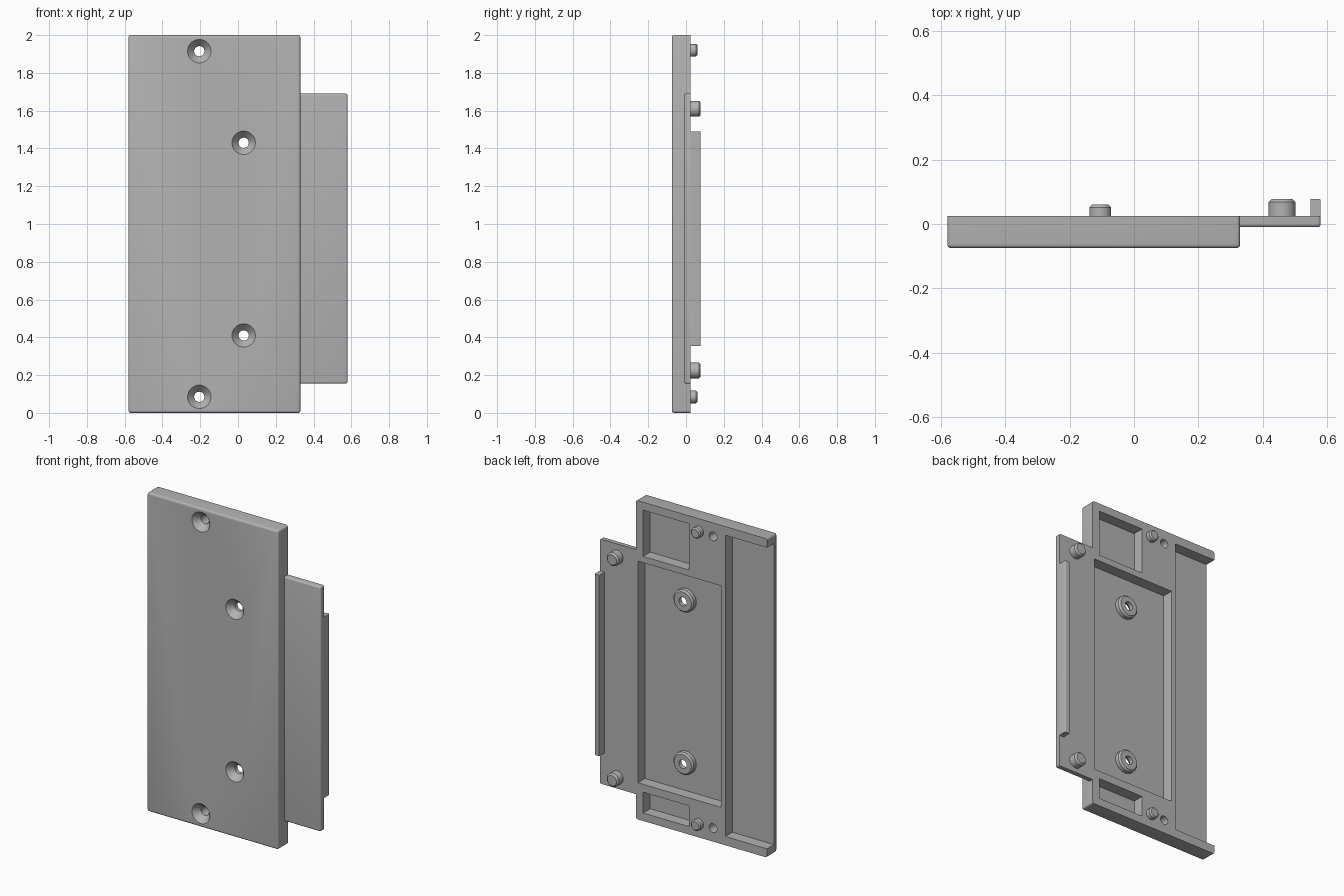
import bpy, bmesh, math

cube = bpy.data.objects.get("Cube")
if cube:
    bpy.data.objects.remove(cube, do_unlink=True)

grey = bpy.data.materials.new("plain grey")
grey.use_nodes = True
COLOUR = (0.45, 0.45, 0.45, 1)
grey.diffuse_color = COLOUR
grey.node_tree.nodes["Principled BSDF"].inputs["Base Color"].default_value = COLOUR

BACK, FLOOR, FRONT = 0.025, -0.045, -0.075


def finish(name, bm):
    bmesh.ops.recalc_face_normals(bm, faces=bm.faces[:])
    mesh = bpy.data.meshes.new(name)
    bm.to_mesh(mesh)
    bm.free()
    mesh.materials.append(grey)
    ob = bpy.data.objects.new(name, mesh)
    bpy.context.collection.objects.link(ob)
    return ob


def box(name, x, y, z, keep_sharp=None, radius=0.012):
    """Box from (min, max) ranges; keep_sharp picks the edges left unrounded."""
    bm = bmesh.new()
    bmesh.ops.create_cube(bm, size=1)
    for v in bm.verts:
        v.co = [r[0] if c < 0 else r[1] for c, r in zip(v.co, (x, y, z))]
    if keep_sharp:
        edges = [e for e in bm.edges if not keep_sharp(*[v.co for v in e.verts])]
        bmesh.ops.bevel(bm, geom=edges, offset=radius, segments=4,
                        profile=0.5, affect='EDGES')
    return finish(name, bm)


def lathe(name, x, z, profile, sides=40):
    """Closed turned solid around the y axis from (radius, y) points."""
    bm = bmesh.new()
    rings = []
    for r, y in profile:
        angles = [2 * math.pi * i / sides for i in range(sides)]
        rings.append([bm.verts.new((x + r * math.cos(a), y, z + r * math.sin(a)))
                      for a in angles])
    for low, high in zip(rings, rings[1:]):
        for i in range(sides):
            j = (i + 1) % sides
            bm.faces.new((low[i], low[j], high[j], high[i]))
    bm.faces.new(rings[0])
    bm.faces.new(rings[-1])
    return finish(name, bm)


def peg(name, x, z, r, base, top, chamfer=0.01):
    return lathe(name, x, z, [(r, base), (r, top - chamfer), (r - chamfer, top)])


def cut(target, cutter):
    mod = target.modifiers.new("cut", 'BOOLEAN')
    mod.operation, mod.solver, mod.object = 'DIFFERENCE', 'EXACT', cutter
    bpy.context.view_layer.objects.active = target
    bpy.ops.object.modifier_apply(modifier=mod.name)


def at_back(a, b):
    return a.y > 0 and b.y > 0


# Main plate with rounded front edges
plate = box("main_plate", (-0.58, 0.33), (FRONT, BACK), (0, 2), at_back)

# Pockets in the back: two small, one large, and a channel open at the side
pockets = [((-0.04, 0.28), (1.66, 1.95)), ((-0.04, 0.28), (0.05, 0.18)),
           ((-0.26, 0.316), (0.23, 1.62)), ((-0.7, -0.29), (0.055, 1.945))]
cutters = []
for x, z in pockets:
    cutter = box("pocket_cutter", x, (FLOOR, 0.2), z)
    cut(plate, cutter)
    cutters.append(cutter)

# Countersunk screw holes, with bosses behind the two middle ones
parts = [plate]
for label, x, z in (("top", -0.205, 1.915), ("bottom", -0.205, 0.085),
                    ("upper", 0.03, 1.43), ("lower", 0.03, 0.41)):
    hole = lathe("hole_cutter", x, z, [(0.062, FRONT - 0.02), (0.062, FRONT),
                                       (0.027, -0.035), (0.027, 0.1)])
    cut(plate, hole)
    cutters.append(hole)
    if x > 0:
        boss = peg(label + "_screw_boss", x, z, 0.07, FLOOR - 0.005, -0.01)
        cut(boss, hole)
        parts.append(boss)

# Side flange, its raised lip and the locating pegs
parts.append(box("side_flange", (0.322, 0.58), (-0.01, BACK), (0.155, 1.69),
                 lambda a, b: at_back(a, b) or max(a.x, b.x) < 0.4, 0.01))
parts.append(box("flange_lip", (0.548, 0.58), (0.015, 0.078), (0.355, 1.49),
                 lambda a, b: not (at_back(a, b) and min(a.x, b.x) > 0.57 and a.y > 0.05
                                   and b.y > 0.05), 0.006))
for label, z_flange, z_plate in (("upper", 1.61, 1.92), ("lower", 0.225, 0.085)):
    parts.append(peg(label + "_flange_peg", 0.46, z_flange, 0.042, 0.02, 0.078))
    parts.append(peg(label + "_plate_peg", -0.105, z_plate, 0.034, 0.02, 0.06, 0.008))

for cutter in cutters:
    bpy.data.objects.remove(cutter, do_unlink=True)

# Smooth the rounded edges and keep the corners crisp
for ob in parts:
    bpy.ops.object.select_all(action='DESELECT')
    ob.select_set(True)
    bpy.context.view_layer.objects.active = ob
    bpy.ops.object.shade_smooth_by_angle(angle=math.radians(30))
